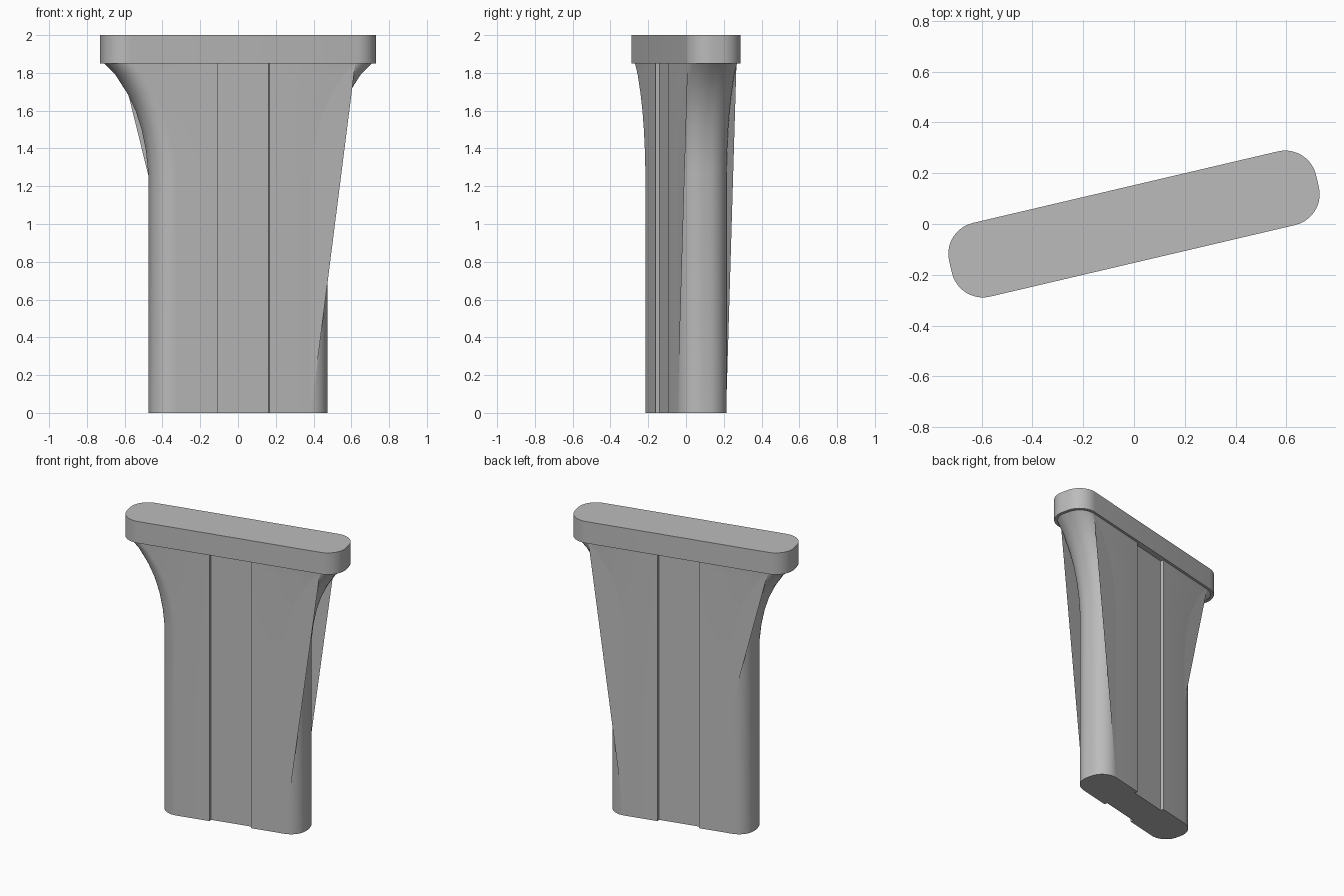
import bpy, bmesh, math
from mathutils import Matrix

cube = bpy.data.objects.get("Cube")
if cube:
    bpy.data.objects.remove(cube, do_unlink=True)

TURN = Matrix.Rotation(math.radians(13.2), 4, 'Z')
HALF, RADIUS = 0.132, 0.115          # shaft half thickness, corner radius
GROOVE, DEPTH = 0.14, 0.022          # recessed panel half width, depth
TOP = 1.85
# Height and half length of the shaft, flaring towards the cap
FLARE = [(0, 0.481), (1.27, 0.481), (1.39, 0.494), (1.5, 0.517), (1.6, 0.55),
         (1.69, 0.594), (1.79, 0.66), (TOP, 0.722)]

concrete = bpy.data.materials.new("concrete_grey")
concrete.use_nodes = True
GREY = (0.5, 0.5, 0.5, 1)
concrete.diffuse_color = GREY
concrete.node_tree.nodes["Principled BSDF"].inputs["Base Color"].default_value = GREY


def outline(length, half, radius, recessed, steps=10):
    """Rounded rectangle, optionally with a shallow recess in each long side."""
    pts = []
    for end in (1, -1):
        for corner in (-1, 1):
            start = (0 if end > 0 else math.pi) + (-math.pi / 2 if corner < 0 else 0)
            cx, cy = end * (length - radius), end * corner * (half - radius)
            for i in range(steps + 1):
                a = start + math.pi / 2 * i / steps
                pts.append((cx + radius * math.cos(a), cy + radius * math.sin(a)))
        # Recess follows the long side from this end to the other
        if recessed:
            inner = half - DEPTH
            pts += [(end * GROOVE, end * half), (end * GROOVE, end * inner),
                    (-end * GROOVE, end * inner), (-end * GROOVE, end * half)]
    return pts


def loft(bm, sections):
    rings = [[bm.verts.new((x, y, z)) for x, y in pts] for z, pts in sections]
    for low, high in zip(rings, rings[1:]):
        for i in range(len(low)):
            j = (i + 1) % len(low)
            bm.faces.new((low[i], low[j], high[j], high[i]))
    bm.faces.new(rings[0][::-1])
    bm.faces.new(rings[-1])


def finish(name, bm):
    bm.transform(TURN)
    mesh = bpy.data.meshes.new(name)
    bm.to_mesh(mesh)
    bm.free()
    mesh.materials.append(concrete)
    obj = bpy.data.objects.new(name, mesh)
    bpy.context.collection.objects.link(obj)
    bpy.ops.object.select_all(action='DESELECT')
    obj.select_set(True)
    bpy.context.view_layer.objects.active = obj
    bpy.ops.object.shade_smooth_by_angle(angle=math.radians(30))


# Shaft with rounded ends and a recessed panel on each broad side
bm = bmesh.new()
loft(bm, [(z, outline(length, HALF, RADIUS, True)) for z, length in FLARE])
finish("pier_shaft", bm)

# Cap slab
bm = bmesh.new()
loft(bm, [(z, outline(0.742, 0.149, 0.125, False)) for z in (TOP, 2.0)])
finish("pier_cap", bm)


def tangent(z):
    """Where the flat side meets the rounded end at height z."""
    for (z0, a), (z1, b) in zip(FLARE, FLARE[1:]):
        if z <= z1:
            return a + (b - a) * (z - z0) / (z1 - z0) - RADIUS


def fin(name, end, side, base):
    """Flat web continuing a broad side straight from base up to the cap."""
    heights = [base] + [z for z, _ in FLARE if z > base]
    low, high = tangent(base), tangent(TOP)
    bm = bmesh.new()
    rows = []
    for z in heights:
        edge = low + (high - low) * (z - base) / (TOP - base)
        rows.append([bm.verts.new((end * u, side * HALF, z)) for u in (tangent(z), edge)])
    for a, b in zip(rows, rows[1:]):
        quad = (a[0], a[1], b[1], b[0])
        bm.faces.new(quad if end * side < 0 else quad[::-1])
    bmesh.ops.remove_doubles(bm, verts=bm.verts, dist=1e-5)
    finish(name, bm)


# Side webs
fin("front_left_web", 1, -1, 0)
fin("back_left_web", 1, 1, 0)
fin("back_right_web", -1, 1, 0.9)
